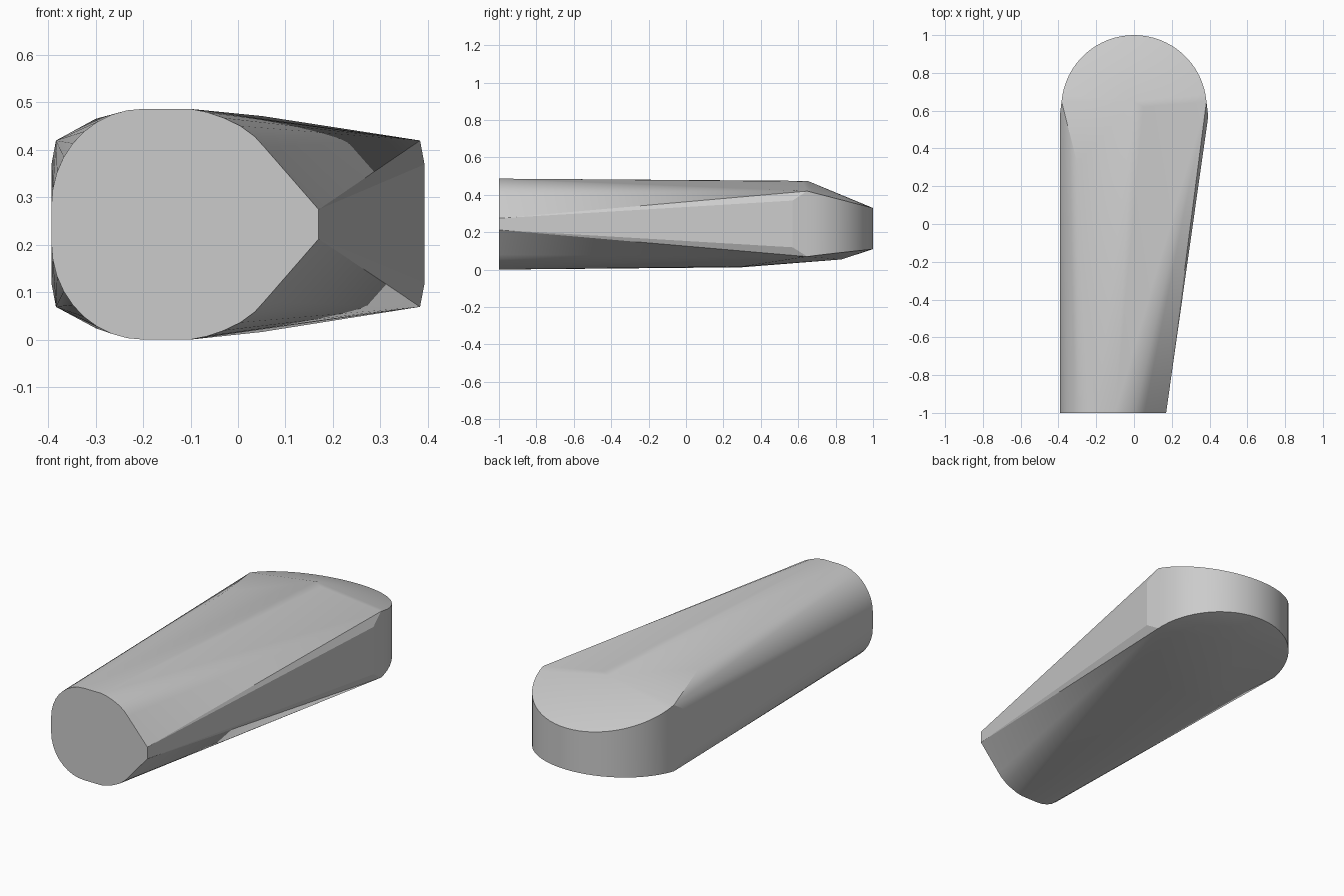
import bpy, bmesh, math

if "Cube" in bpy.data.objects:
    bpy.data.objects.remove(bpy.data.objects["Cube"])

MID = 0.245
points = []

def mirror_z(x, y, z):
    """Add a point and its twin below the mid height."""
    points.append((x, y, z))
    points.append((x, y, 2 * MID - z))

# Front cut face: rounded on the left, wedge on the right
for i in range(10):
    a = math.radians(90 * i / 9)
    mirror_z(-0.2 - 0.193 * math.cos(a), -1, 0.285 + 0.203 * math.sin(a))
for x, z in [(-0.1, 0.488), (-0.065, 0.481), (-0.03, 0.469),
             (0.005, 0.452), (0.035, 0.43), (0.055, 0.408), (0.17, 0.276)]:
    mirror_z(x, -1, z)

# Rounded back end: upright band whose rims slope towards the tip
CY, R = 0.615, 0.385
for i in range(33):
    a = math.radians(5 + 170 * i / 32)
    x, y = R * math.cos(a), CY + R * math.sin(a)
    t = (y - 0.65) / 0.35
    points.append((x, y, 0.42 - 0.09 * t))
    points.append((x, y, 0.07 + 0.04 * max(t, 0) ** 0.9))
for s in (-1, 1):
    mirror_z(s * 0.393, 0.57, 0.37)

# Ridge points on the top and the belly
points += [(0, 0.65, 0.475), (0.05, 0.62, 0.472), (-0.3, 0.32, 0.466),
           (0, 0.83, 0.055), (0.05, 0.3, 0.017), (-0.3, 0.32, 0.025),
           (-0.15, 0.3, 0.013)]

# Wrap everything in one tight skin
bm = bmesh.new()
for p in points:
    bm.verts.new((p[0], p[1], max(p[2], 0.0) if p[1] > -1 else p[2] - 0.001))
res = bmesh.ops.convex_hull(bm, input=bm.verts)
loose = [v for v in bm.verts if not v.link_faces]
bmesh.ops.delete(bm, geom=loose, context='VERTS')
bmesh.ops.dissolve_limit(bm, angle_limit=math.radians(0.5),
                         verts=bm.verts, edges=bm.edges)
bmesh.ops.recalc_face_normals(bm, faces=bm.faces)
low = min(v.co.z for v in bm.verts)
for v in bm.verts:
    v.co.z -= low

mesh = bpy.data.meshes.new("rounded_wedge_body")
bm.to_mesh(mesh)
bm.free()
body = bpy.data.objects.new("rounded_wedge_body", mesh)
bpy.context.collection.objects.link(body)
bpy.context.view_layer.objects.active = body
body.select_set(True)
bpy.ops.object.shade_smooth_by_angle(angle=math.radians(12))
